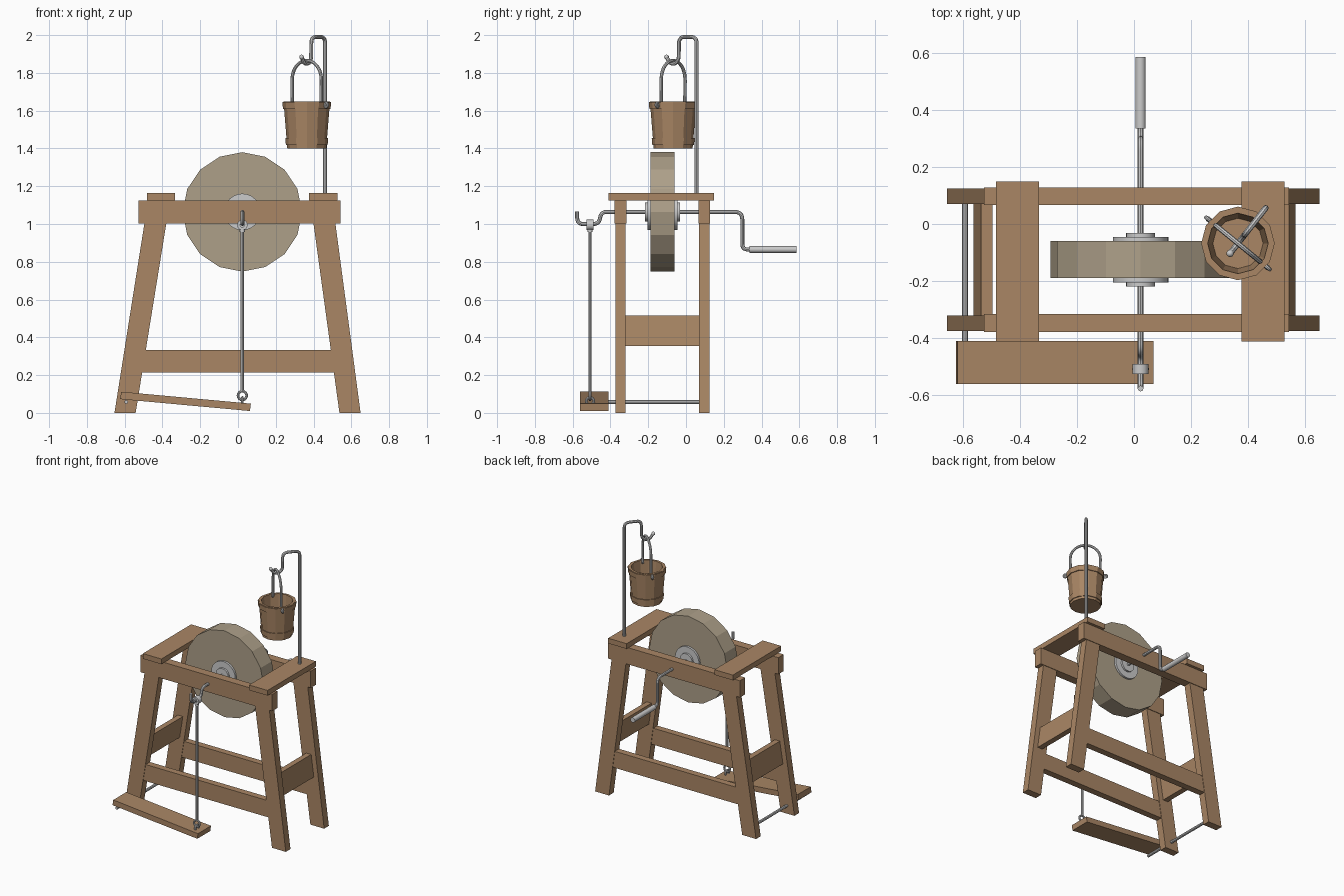
import bpy, bmesh
from math import radians, cos, sin, pi
from mathutils import Vector, Matrix

if "Cube" in bpy.data.objects:
    bpy.data.objects.remove(bpy.data.objects["Cube"])


def material(name, rgb):
    m = bpy.data.materials.new(name)
    m.diffuse_color = (*rgb, 1)
    m.use_nodes = True
    m.node_tree.nodes["Principled BSDF"].inputs["Base Color"].default_value = m.diffuse_color
    return m


WOOD = material("wood", (0.40, 0.24, 0.13))
STONE = material("stone", (0.42, 0.35, 0.25))


def finish(name, bm, mat=None, smooth=False):
    bmesh.ops.recalc_face_normals(bm, faces=bm.faces)
    me = bpy.data.meshes.new(name)
    bm.to_mesh(me)
    bm.free()
    ob = bpy.data.objects.new(name, me)
    bpy.context.collection.objects.link(ob)
    if mat:
        me.materials.append(mat)
    if smooth:
        smooth_shade(ob)
    return ob


def smooth_shade(ob):
    bpy.ops.object.select_all(action='DESELECT')
    ob.select_set(True)
    bpy.context.view_layer.objects.active = ob
    bpy.ops.object.shade_smooth_by_angle(angle=radians(40))


def prism(name, xz, y0, y1, mat=WOOD):
    """Plank: an x-z outline extruded along y."""
    bm = bmesh.new()
    f = bm.faces.new([bm.verts.new((x, y0, z)) for x, z in xz])
    r = bmesh.ops.extrude_face_region(bm, geom=[f])
    bmesh.ops.translate(bm, vec=(0, y1 - y0, 0),
                        verts=[v for v in r['geom'] if isinstance(v, bmesh.types.BMVert)])
    return finish(name, bm, mat)


def rect(x0, x1, z0, z1):
    return [(x0, z0), (x1, z0), (x1, z1), (x0, z1)]


def lathe(name, rz, n, loc, mat=None, along_y=False, smooth=False, closed=False):
    """Revolve an (r, z) profile in n sides."""
    bm = bmesh.new()
    vs = [bm.verts.new((r, 0, z)) for r, z in rz]
    pairs = list(zip(vs, vs[1:])) + ([(vs[-1], vs[0])] if closed else [])
    es = [bm.edges.new(p) for p in pairs]
    bmesh.ops.spin(bm, geom=vs + es, axis=(0, 0, 1), cent=(0, 0, 0),
                   angle=2 * pi, steps=n, use_duplicate=False)
    bmesh.ops.remove_doubles(bm, verts=bm.verts, dist=1e-4)
    mtx = Matrix.Translation(loc)
    if along_y:
        mtx = mtx @ Matrix.Rotation(pi / 2, 4, 'X')
    bmesh.ops.transform(bm, matrix=mtx, verts=bm.verts)
    return finish(name, bm, mat, smooth)


def drum(name, r, y0, y1, n, x, z, **kw):
    h = (y1 - y0) / 2
    return lathe(name, [(0, -h), (r, -h), (r, h), (0, h)], n,
                 (x, (y0 + y1) / 2, z), along_y=True, **kw)


def tube(name, pts, r, fillet=0.03, cyclic=False):
    """Bent rod: a polyline with rounded corners and a round section."""
    pts = [Vector(p) for p in pts]
    path = pts if cyclic else [pts[0]]
    if not cyclic:
        for a, b, c in zip(pts, pts[1:], pts[2:]):
            d = min(fillet, (a - b).length * 0.48, (c - b).length * 0.48)
            p, q = b + (a - b).normalized() * d, b + (c - b).normalized() * d
            for i in range(6):
                t = i / 5
                path.append(p * (1 - t) ** 2 + b * 2 * t * (1 - t) + q * t * t)
        path.append(pts[-1])
    cu = bpy.data.curves.new(name, 'CURVE')
    cu.dimensions = '3D'
    cu.bevel_depth, cu.bevel_resolution, cu.use_fill_caps = r, 2, True
    sp = cu.splines.new('POLY')
    sp.points.add(len(path) - 1)
    for s, p in zip(sp.points, path):
        s.co = (*p, 1)
    sp.use_cyclic_u = cyclic
    ob = bpy.data.objects.new(name, cu)
    bpy.context.collection.objects.link(ob)
    bpy.ops.object.select_all(action='DESELECT')
    ob.select_set(True)
    bpy.context.view_layer.objects.active = ob
    bpy.ops.object.convert(target='MESH')
    smooth_shade(bpy.context.object)


def ring(name, c, R, r, u, v):
    c, u, v = Vector(c), Vector(u), Vector(v)
    tube(name, [c + R * (cos(i * pi / 8) * u + sin(i * pi / 8) * v) for i in range(16)], r, cyclic=True)


# Side frames: leaning legs, top rail, stretcher
def leg_x(side, z):
    return -0.598 + 0.16 * z if side < 0 else 0.593 - 0.135 * z


for end, y in (("front", -0.347), ("back", 0.097)):
    for side, s in (("left", -1), ("right", 1)):
        a, b = leg_x(s, 0), leg_x(s, 1.02)
        prism(f"{end}_{side}_leg", [(a - .056, 0), (a + .056, 0), (b + .058, 1.02), (b - .058, 1.02)],
              y - .027, y + .027)
    prism(f"{end}_top_rail", rect(-0.526, 0.542, 1.003, 1.125), y - .031, y + .031)
    prism(f"{end}_stretcher", rect(-0.53, 0.53, 0.213, 0.334), y - .024, y + .024)

# Cross boards between the legs, and top boards
for side, s, x in (("left", -1, -0.408), ("right", 1, 0.452)):
    a, b = leg_x(s, 0.355), leg_x(s, 0.515)
    prism(f"{side}_cross_board", [(a - .02, .355), (a + .02, .355), (b + .02, .515), (b - .02, .515)],
          -0.33, 0.08)
    prism(f"{side}_top_board", rect(x - .075, x + .075, 1.125, 1.163), -0.411, 0.148)

# Grinding wheel and hub flanges
AX, AZ = 0.023, 1.064
drum("grindstone", 0.316, -0.189, -0.06, 16, AX, AZ, mat=STONE)
drum("hub_flange", 0.097, -0.204, -0.045, 24, AX, AZ, smooth=True)
drum("hub_collar", 0.051, -0.218, -0.032, 20, AX, AZ, smooth=True)

# Axle with hand crank and treadle crank
tube("axle_crank", [(AX, y, z) for y, z in (
    (-0.576, 1.067), (-0.576, 1.0), (-0.46, 1.0), (-0.45, AZ), (0.298, AZ), (0.298, 0.865), (0.36, 0.865))],
    0.0105, 0.04)
drum("crank_grip", 0.018, 0.335, 0.584, 12, AX, 0.865, smooth=True)

# Connecting rod with collar and eyes
RY = -0.508
lathe("rod_collar", [(.012, -.018), (.028, -.018), (.028, .018), (.012, .018)], 12,
      (AX, RY, 0.995), along_y=True, smooth=True, closed=True)
tube("connecting_rod", [(AX, RY, 0.972), (AX, RY, 0.115)], 0.009)
lathe("rod_neck", [(0, 0), (.014, 0), (.014, .025), (0, .025)], 10, (AX, RY, 0.957), smooth=True)
ring("rod_eye", (AX, RY, 0.092), 0.023, 0.007, (1, 0, 0), (0, 0, 1))
ring("treadle_eye", (AX, RY, 0.062), 0.02, 0.007, (0, 1, 0), (0, 0, 1))

# Treadle and its pivot rod
prism("treadle", [(-0.624, 0.073), (0.063, 0.01), (0.068, 0.049), (-0.618, 0.112)], -0.56, -0.41)
tube("treadle_pivot", [(-0.592, -0.56, 0.058), (-0.592, 0.08, 0.058)], 0.01)

# Bucket with two hoops
BX, BY = 0.364, -0.068
lathe("bucket", [(0, 1.4), (.103, 1.4), (.123, 1.648), (.106, 1.648), (.088, 1.425), (0, 1.425)], 12,
      (BX, BY, 0), WOOD)
for name, z0, z1 in (("lower_hoop", 1.418, 1.456), ("upper_hoop", 1.608, 1.645)):
    r0, r1 = (.103 + (z - 1.4) * .081 for z in (z0, z1))
    lathe(name, [(r0 - .004, z0), (r0 + .006, z0), (r1 + .006, z1), (r1 - .004, z1)], 12,
          (BX, BY, 0), WOOD, closed=True)

# Bucket handle, passing through the staves to outside rings
D = Vector((0.775, -0.632, 0))
C = Vector((BX, BY, 0))
UP = Vector((0, 0, 1))
arch = [(0.1 * cos(i * pi / 12), 1.766 + 0.1 * sin(i * pi / 12)) for i in range(13)]
bail = [(0.138, 1.626), (0.098, 1.63)] + arch + [(-0.098, 1.63), (-0.138, 1.626)]
tube("bucket_handle", [C + D * s + UP * z for s, z in bail], 0.009, 0.015)
for side, s in (("left", -1), ("right", 1)):
    ring(f"{side}_handle_curl", C + D * s * .133 + UP * 1.63, 0.011, 0.007, D, UP)

# Hanging post with hook
P = Vector((0.461, 0.056, 0))
H = (C - P).normalized()
hook = [(0, 1.14), (0, 1.99), (0.118, 1.99), (0.12, 1.875), (0.138, 1.852), (0.158, 1.847),
        (0.18, 1.853), (0.19, 1.868), (0.202, 1.884)]
tube("bucket_post", [P + H * s + UP * z for s, z in hook], 0.0105, 0.035)
tip = P + H * 0.202 + UP * 1.884
bm = bmesh.new()
bmesh.ops.create_uvsphere(bm, u_segments=10, v_segments=6, radius=0.013, matrix=Matrix.Translation(tip))
finish("hook_tip", bm, smooth=True)
